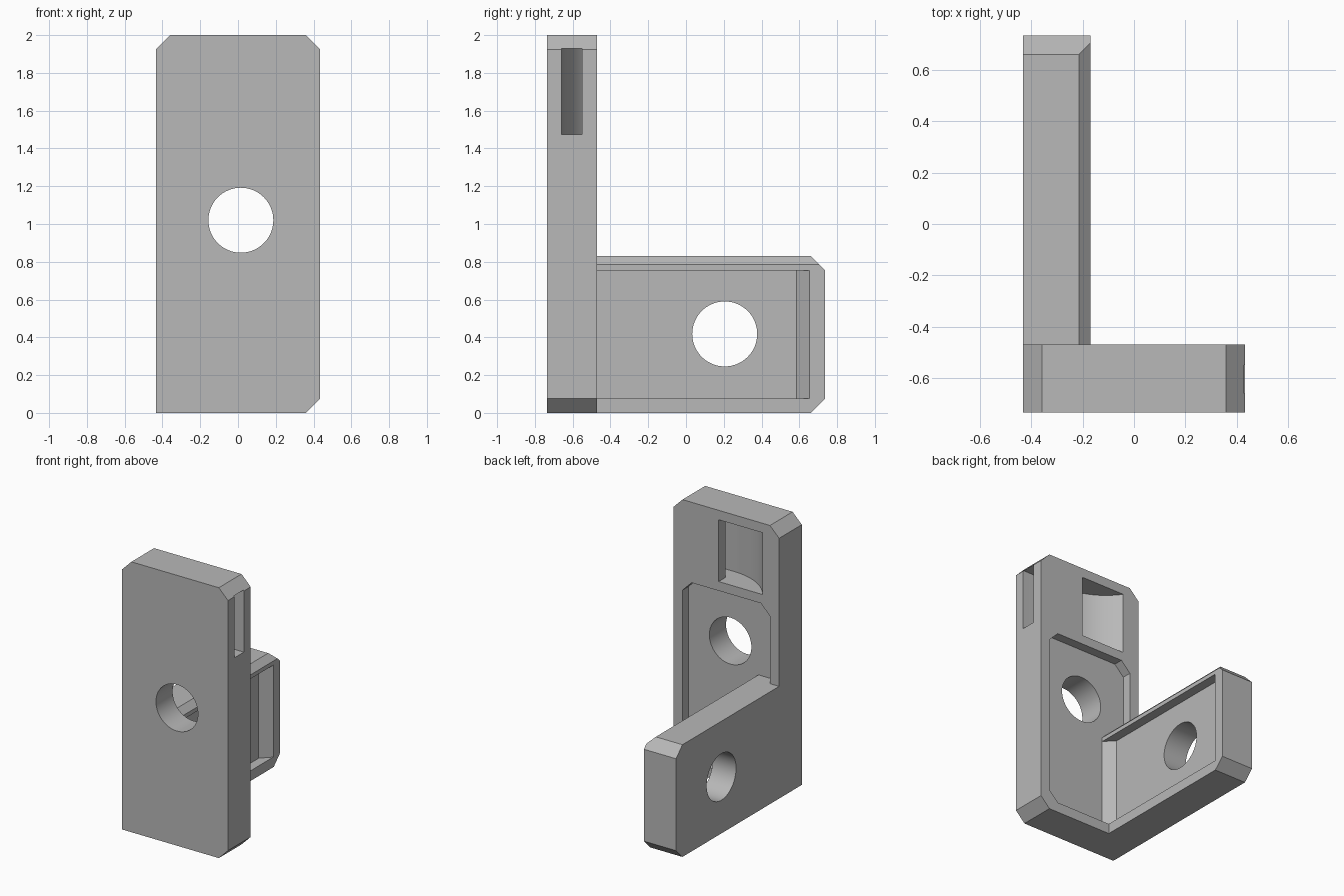
import bpy
import bmesh
import math
from mathutils import Vector

cube = bpy.data.objects.get("Cube")
if cube:
    bpy.data.objects.remove(cube, do_unlink=True)

grey = bpy.data.materials.new("plain_grey")
grey.use_nodes = True
grey.diffuse_color = (0.48, 0.48, 0.48, 1)
grey.node_tree.nodes["Principled BSDF"].inputs["Base Color"].default_value = grey.diffuse_color

# Outer sizes
W = 0.433      # half width
D = 0.735      # half depth
BACK = -0.47   # back face of the plate
INNER = -0.17  # inner face of the arm
C = 0.075      # corner cut
STEP = 0.07    # recess depth
ARM_H = 0.83


def prism(name, profile, axis, lo, hi):
    """Extrude a 2D profile along an axis; profile gives the other two in xyz order."""
    def place(p, t):
        co = list(p)
        co.insert("xyz".index(axis), t)
        return Vector(co)
    bm = bmesh.new()
    face = bm.faces.new([bm.verts.new(place(p, lo)) for p in profile])
    shift = place((0, 0), hi - lo)
    ext = bmesh.ops.extrude_face_region(bm, geom=[face])
    bmesh.ops.translate(bm, vec=shift,
                        verts=[v for v in ext["geom"] if isinstance(v, bmesh.types.BMVert)])
    bmesh.ops.recalc_face_normals(bm, faces=bm.faces)
    mesh = bpy.data.meshes.new(name)
    bm.to_mesh(mesh)
    bm.free()
    mesh.materials.append(grey)
    obj = bpy.data.objects.new(name, mesh)
    bpy.context.collection.objects.link(obj)
    return obj


def circle(u, v, r, n=64):
    return [(u + r * math.cos(math.tau * i / n), v + r * math.sin(math.tau * i / n))
            for i in range(n)]


def combine(target, other, operation="DIFFERENCE"):
    mod = target.modifiers.new(operation.title(), "BOOLEAN")
    mod.operation = operation
    mod.solver = "EXACT"
    mod.object = other
    bpy.context.view_layer.objects.active = target
    bpy.ops.object.modifier_apply(modifier=mod.name)
    bpy.data.objects.remove(other, do_unlink=True)


# Front plate: three cut corners, square where the arm continues
bracket = prism("corner_bracket",
                [(-W, 0), (W - C, 0), (W, C), (W, 2 - C), (W - C, 2), (C - W, 2), (-W, 2 - C)],
                "y", -D, BACK)

# Recess in the back of the plate, all corners cut
r, top = W - C, 1.405
combine(bracket, prism("plate_recess",
                       [(-r, 2 * C), (C - r, C), (r - C, C), (r, 2 * C),
                        (r, top - C), (r - C, top), (C - r, top), (-r, top - C)],
                       "y", BACK - STEP, BACK + 0.1))

# Side arm with cut end corners
arm = prism("side_arm",
            [(BACK - 0.15, 0), (D - C, 0), (D, C), (D, ARM_H - C), (D - C, ARM_H), (BACK - 0.15, ARM_H)],
            "x", -W, INNER)

# Bevel along the inner top edge of the arm
b = 0.045
combine(arm, prism("arm_bevel",
                   [(INNER - 2 * b, ARM_H + b), (INNER + b, ARM_H - 2 * b), (INNER + b, ARM_H + b)],
                   "y", -1, 1))
combine(bracket, arm, "UNION")

# Arm recess with sloping ends, meeting the plate recess at the inside corner
end = D - C - 0.005
combine(bracket, prism("arm_recess",
                       [(INNER + STEP, BACK), (INNER, BACK - STEP), (INNER - STEP, BACK),
                        (INNER - STEP, end - STEP), (INNER + STEP, end + STEP)],
                       "z", C, ARM_H - C))

# Bolt holes through plate and arm
combine(bracket, prism("plate_hole", circle(0.015, 1.02, 0.172), "y", -1, 0))
combine(bracket, prism("arm_hole", circle(0.205, 0.418, 0.172), "x", -1, 0))

# Curved strap channel: enters at the side, sweeps out through the back
front, rear, mouth, radius = -0.66, -0.55, 0.062, 0.436
sweep = math.acos(1 - (BACK - front + 0.01) / radius)
curve = [(mouth - radius * math.sin(sweep * i / 12),
          front + radius * (1 - math.cos(sweep * i / 12))) for i in range(13)]
channel = [(W + 0.1, front)] + curve + [(mouth, BACK + 0.01), (mouth, rear), (W + 0.1, rear)]
combine(bracket, prism("strap_channel", channel, "z", 1.473, 1.93))

# Smooth the round walls, keep edges sharp
bpy.ops.object.select_all(action="DESELECT")
bracket.select_set(True)
bpy.context.view_layer.objects.active = bracket
bpy.ops.object.shade_smooth_by_angle(angle=math.radians(25))
